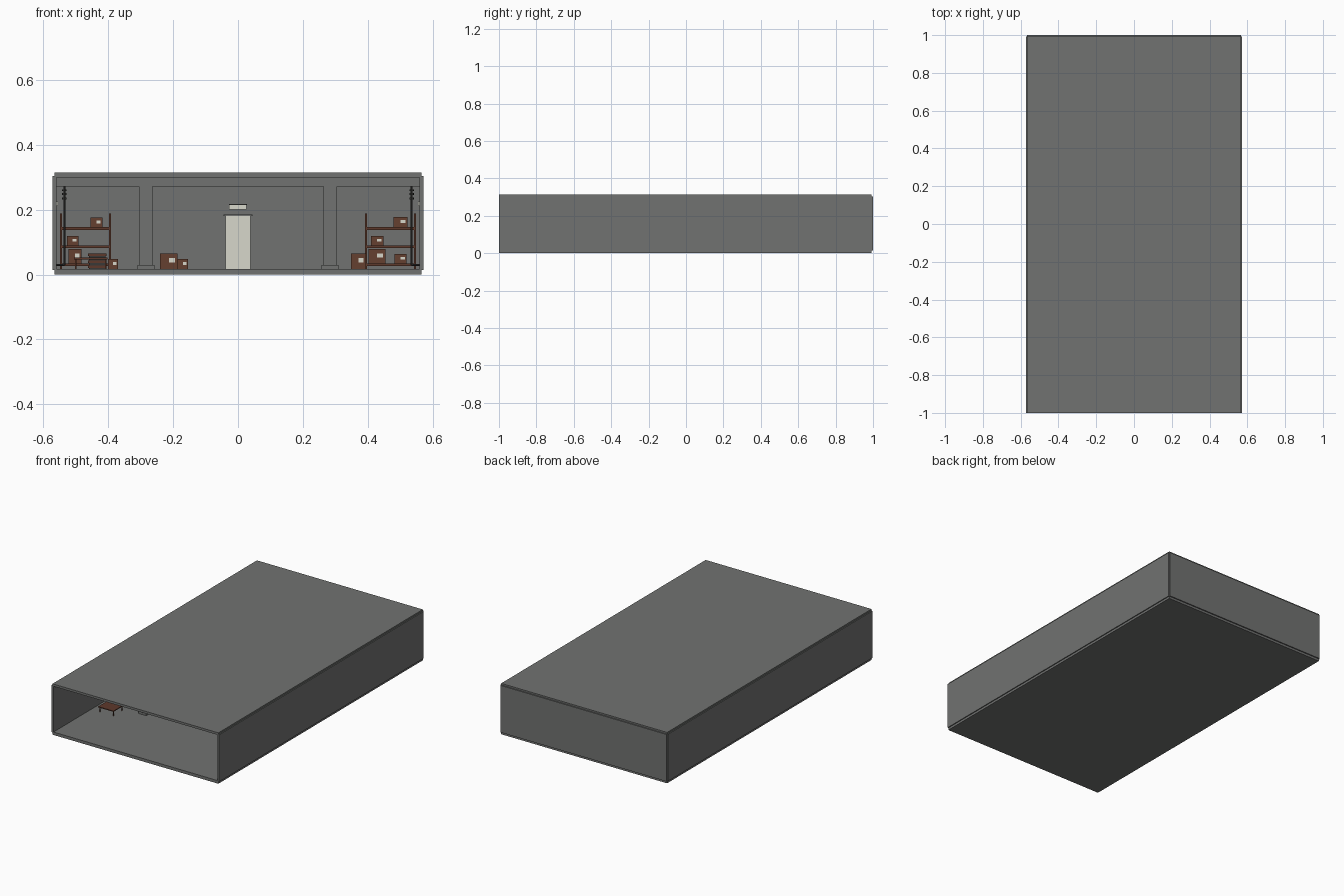
import bpy, bmesh, math
from mathutils import Vector, Matrix

if "Cube" in bpy.data.objects:
    bpy.data.objects.remove(bpy.data.objects["Cube"])


def material(name, rgb):
    m = bpy.data.materials.new(name)
    m.diffuse_color = (*rgb, 1)
    m.use_nodes = True
    m.node_tree.nodes["Principled BSDF"].inputs["Base Color"].default_value = m.diffuse_color
    return m


CONCRETE = material("concrete_grey", (0.165, 0.17, 0.165))
BROWN = material("cardboard_brown", (0.13, 0.05, 0.03))
RUST = material("rusty_brown", (0.11, 0.04, 0.024))
DARK = material("dark_metal", (0.04, 0.04, 0.038))
PALE = material("pale_paint", (0.68, 0.68, 0.60))


def finish(name, bm, mat):
    me = bpy.data.meshes.new(name)
    bm.to_mesh(me)
    bm.free()
    me.materials.append(mat)
    ob = bpy.data.objects.new(name, me)
    bpy.context.collection.objects.link(ob)
    return ob


def boxes(name, spans, mat):
    """One object from (x0, x1, y0, y1, z0, z1) boxes."""
    bm = bmesh.new()
    for x0, x1, y0, y1, z0, z1 in spans:
        mtx = Matrix.Translation(((x0 + x1) / 2, (y0 + y1) / 2, (z0 + z1) / 2))
        mtx = mtx @ Matrix.Diagonal((abs(x1 - x0), abs(y1 - y0), abs(z1 - z0), 1))
        bmesh.ops.create_cube(bm, size=1, matrix=mtx)
    return finish(name, bm, mat)


def rods(name, segments, mat, sides=8):
    """One object from (start, end, radius) cylinders."""
    bm = bmesh.new()
    for a, b, r in segments:
        a, b = Vector(a), Vector(b)
        rot = (b - a).to_track_quat('Z', 'Y').to_matrix().to_4x4()
        bmesh.ops.create_cone(bm, cap_ends=True, segments=sides, radius1=r, radius2=r,
                              depth=(b - a).length,
                              matrix=Matrix.Translation((a + b) / 2) @ rot)
    return finish(name, bm, mat)


F = 0.018    # floor level

# room shell, open at the front
boxes("floor", [(-0.566, 0.566, -1, 0.993, 0, F)], CONCRETE)
boxes("ceiling", [(-0.566, 0.566, -1, 0.993, 0.3, 0.314)], CONCRETE)
for name, s in (("left_wall", -1), ("right_wall", 1)):
    boxes(name, [(s * 0.559, s * 0.572, -1, 0.993, 0.014, 0.304)], CONCRETE)
boxes("back_wall", [(-0.566, 0.566, 0.986, 1, 0.014, 0.304)], CONCRETE)

# ceiling beams over each row of columns
ROWS = (-0.5, 0, 0.5)
boxes("ceiling_beams", [(-0.559, 0.559, y - 0.02, y + 0.02, 0.271, 0.3) for y in ROWS], CONCRETE)

# columns with base plates
for y in ROWS:
    for s in (-1, 1):
        x = s * 0.284
        boxes("column", [(x - 0.021, x + 0.021, y - 0.021, y + 0.021, F, 0.3)], CONCRETE)
        boxes("column_base", [(x - 0.026, x + 0.026, y - 0.026, y + 0.026, F, 0.03)], CONCRETE)

# ceiling lamps
for y in (-0.25, 0.25, 0.75):
    for s in (-1, 1):
        x = s * 0.142
        boxes("lamp_housing", [(x - 0.048, x + 0.048, y - 0.015, y + 0.015, 0.273, 0.281)], CONCRETE)
        boxes("lamp_tube", [(x - 0.044, x + 0.044, y - 0.01, y + 0.01, 0.271, 0.273)], PALE)
        rods("lamp_hangers", [((x + d, y, 0.281), (x + d, y, 0.3), 0.0015)
                              for d in (-0.03, 0.03)], DARK)

# back door, lintel and sign
boxes("door", [(-0.039, 0.038, 0.976, 0.986, F, 0.18)], PALE)
boxes("door_lintel", [(-0.045, 0.044, 0.972, 0.986, 0.18, 0.186)], CONCRETE)
boxes("door_sign", [(-0.027, 0.026, 0.976, 0.986, 0.2, 0.214)], PALE)
boxes("door_sign_cap", [(-0.028, 0.027, 0.974, 0.986, 0.214, 0.218)], DARK)


def carton(x0, x1, z0, z1, y):
    """Box with a pale label on its front."""
    w, h = x1 - x0, z1 - z0
    boxes("carton", [(x0, x1, y - w / 2, y + w / 2, z0, z1)], BROWN)
    boxes("carton_label", [(x0 + w * 0.5, x0 + w * 0.85, y - w / 2 - 0.001, y - w / 2,
                            z0 + h * 0.4, z0 + h * 0.7)], PALE)


# storage racks on both sides
RY = 0.3
for s in (-1, 1):
    posts = [(s * x - 0.003, s * x + 0.003, RY + d - 0.003, RY + d + 0.003, F, 0.188)
             for x in (0.394, 0.545) for d in (-0.045, 0.045)]
    decks = [(s * 0.394, s * 0.545, RY - 0.045, RY + 0.045, z - 0.004, z + 0.004)
             for z in (0.03, 0.086, 0.142)]
    boxes("rack_posts", posts, RUST)
    boxes("rack_shelves", decks, RUST)

# cartons on the racks
for x0, x1, z0, z1 in ((-0.455, -0.418, 0.146, 0.176), (-0.527, -0.492, 0.09, 0.119),
                       (-0.523, -0.482, 0.034, 0.079),
                       (0.48, 0.522, 0.146, 0.178), (0.41, 0.448, 0.09, 0.119),
                       (0.403, 0.455, 0.034, 0.079), (0.483, 0.52, 0.034, 0.064)):
    carton(x0, x1, z0, z1, RY)

# cartons on the floor
for x0, x1, z1, y in ((-0.24, -0.186, 0.065, 0.7), (-0.186, -0.154, 0.048, 0.68),
                      (-0.4, -0.37, 0.048, 0.1), (0.348, 0.394, 0.065, 0.1)):
    carton(x0, x1, F, z1, y)

# dark crate with slats
boxes("crate", [(-0.46, -0.408, 0.02, 0.08, F, 0.063)], DARK)
boxes("crate_slats", [(-0.462, -0.406, 0.018, 0.082, z, z + 0.008)
                      for z in (0.02, 0.036, 0.057)], RUST)

# low bench near the front
boxes("bench_top", [(-0.506, -0.402, -0.64, -0.54, 0.047, 0.052)], RUST)
boxes("bench_legs", [(x - 0.002, x + 0.002, y - 0.002, y + 0.002, F, 0.047)
                     for x in (-0.5, -0.408) for y in (-0.63, -0.55)], RUST)

# wall pipes with valves
for s in (-1, 1):
    x = s * 0.535
    rods("wall_pipe", [((x, 0.1, 0.03), (x, 0.1, 0.285), 0.003),
                       ((x, 0.1, 0.03), (s * 0.56, 0.1, 0.03), 0.003),
                       ((x, 0.1, 0.285), (s * 0.56, 0.1, 0.285), 0.003)], DARK)
    rods("pipe_valve", [((x, 0.1, z - 0.003), (x, 0.1, z + 0.003), 0.007)
                        for z in (0.235, 0.248, 0.26)], DARK)
    boxes("wall_switch", [(s * 0.555, s * 0.559, 0.2, 0.215, 0.212, 0.225)], PALE)
